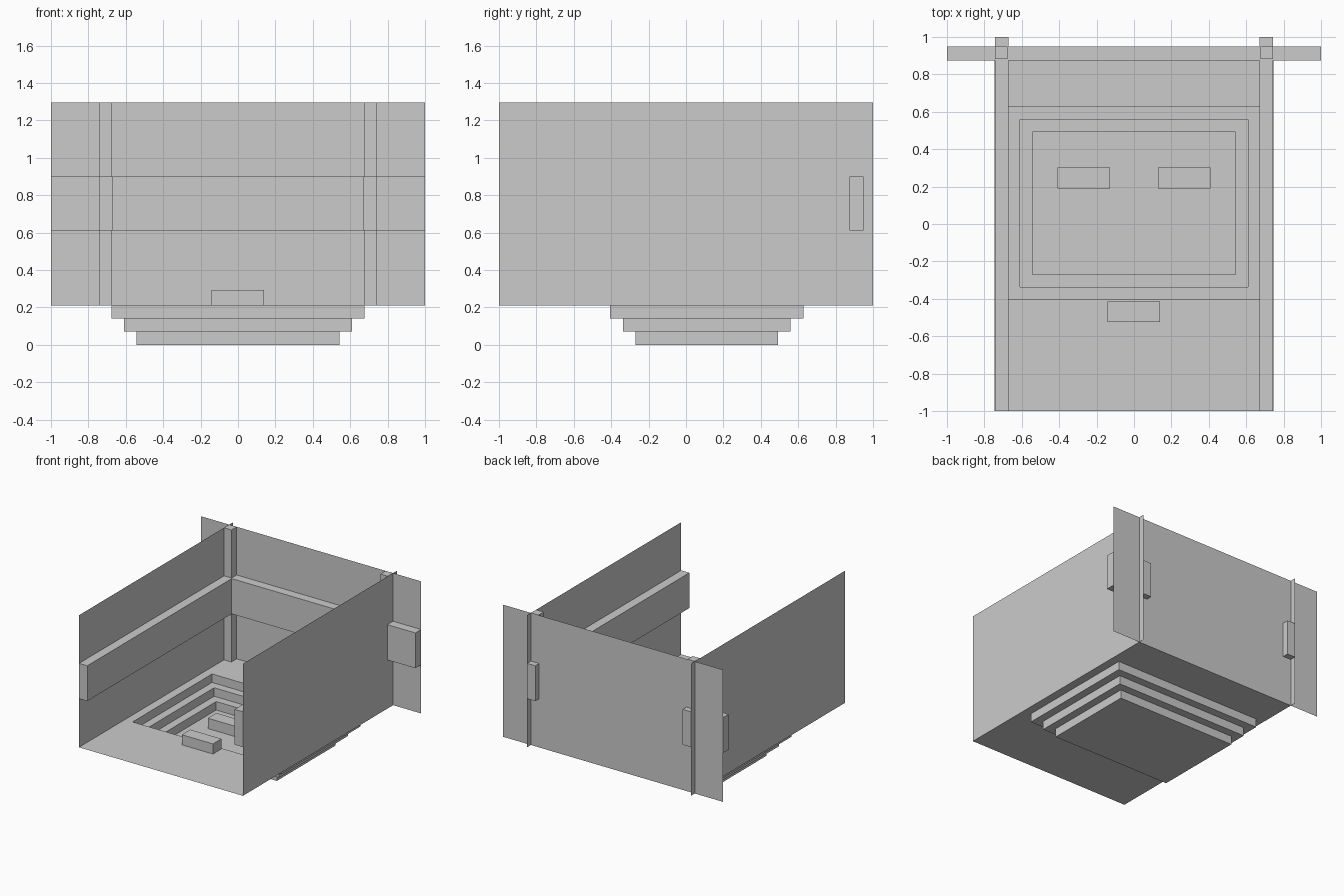
import bpy, bmesh

if "Cube" in bpy.data.objects:
    bpy.data.objects.remove(bpy.data.objects["Cube"])

FLOOR, TOP = 0.21, 1.295
WALL_X, BACK_Y = 0.745, 0.95


def finish(name, bm):
    mesh = bpy.data.meshes.new(name)
    bm.to_mesh(mesh)
    bm.free()
    obj = bpy.data.objects.new(name, mesh)
    bpy.context.collection.objects.link(obj)
    return obj


def box(name, x, y, z):
    bm = bmesh.new()
    bmesh.ops.create_cube(bm, size=1)
    for v in bm.verts:
        v.co = [(r[0] + r[1]) / 2 + c * (r[1] - r[0]) for c, r in zip(v.co, (x, y, z))]
    return finish(name, bm)


def sheet(name, corners):
    bm = bmesh.new()
    bm.faces.new([bm.verts.new(c) for c in corners])
    return finish(name, bm)


# Floor with the stepped sunken pit: (half width, front y, back y, z) per loop
loops = [(WALL_X, -1.0, BACK_Y, FLOOR)]
for i, z in enumerate((0.14, 0.07, 0.0)):
    ring = (0.675 - 0.066 * i, -0.405 + 0.067 * i, 0.627 - 0.067 * i)
    loops += [ring + (z + 0.07,), ring + (z,)]
bm = bmesh.new()
previous = None
for hx, y0, y1, z in loops:
    ring = [bm.verts.new(c) for c in ((-hx, y0, z), (hx, y0, z), (hx, y1, z), (-hx, y1, z))]
    if previous:
        for k in range(4):
            n = (k + 1) % 4
            bm.faces.new((previous[k], previous[n], ring[n], ring[k]))
    previous = ring
bm.faces.new(previous)
finish("floor_with_sunken_pit", bm)

# Thin back wall and its rail, both running past the side walls
sheet("back_wall", [(1, BACK_Y, FLOOR), (-1, BACK_Y, FLOOR), (-1, BACK_Y, TOP), (1, BACK_Y, TOP)])
box("back_rail", (-1, 1), (0.875, BACK_Y - 0.001), (0.61, 0.90))

# Side walls, side rails, corner posts and pit blocks, mirrored left and right
for side, s in (("left", -1), ("right", 1)):
    x = s * WALL_X
    sheet(f"{side}_wall", [(x, -1, FLOOR), (x, 1, FLOOR), (x, 1, TOP), (x, -1, TOP)][::s])
    span = lambda a, b: tuple(sorted((s * a, s * b)))
    box(f"{side}_rail", span(0.67, WALL_X - 0.001), (-1, 1), (0.61, 0.90))
    box(f"{side}_corner_post", span(0.677, WALL_X - 0.001), (0.882, BACK_Y - 0.001), (FLOOR, TOP))
    box(f"{side}_pit_block", span(0.127, 0.408), (0.19, 0.302), (0.0, 0.085))

# Block on the floor in front of the pit
box("front_block", (-0.143, 0.14), (-0.525, -0.415), (FLOOR, 0.293))
